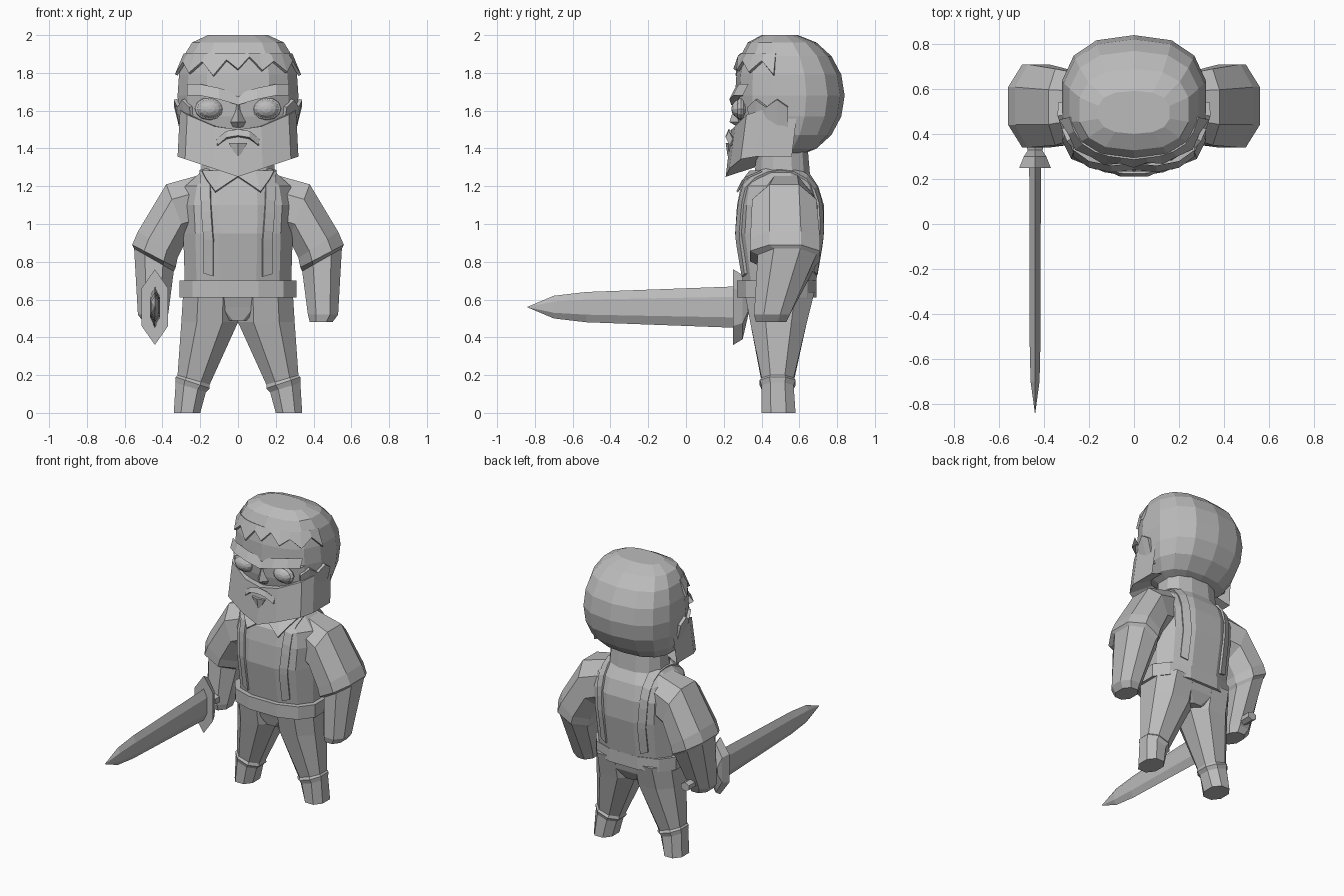
import bpy, bmesh, random
from math import sin, cos, pi, radians
from mathutils import Vector
from mathutils.bvhtree import BVHTree

cube = bpy.data.objects.get("Cube")
if cube:
    bpy.data.objects.remove(cube, do_unlink=True)

random.seed(4)
grey = bpy.data.materials.new("plain_grey")
grey.use_nodes = True
grey.diffuse_color = (.5, .5, .5, 1)
shader = grey.node_tree.nodes["Principled BSDF"]
shader.inputs["Base Color"].default_value = grey.diffuse_color


def finish(name, bm, mirror=False, thick=None):
    """Turn a bmesh into a flat-shaded object with optional mirror and thickness."""
    bmesh.ops.recalc_face_normals(bm, faces=bm.faces)
    mesh = bpy.data.meshes.new(name)
    bm.to_mesh(mesh)
    bm.free()
    mesh.materials.append(grey)
    obj = bpy.data.objects.new(name, mesh)
    bpy.context.collection.objects.link(obj)
    if thick:
        solid = obj.modifiers.new("Solidify", 'SOLIDIFY')
        solid.thickness, solid.offset = thick, 0
    if mirror:
        obj.modifiers.new("Mirror", 'MIRROR').use_clip = True
    return obj


def skin(name, rows, closed=False, **options):
    """Skin rows of points; closed rows become capped tubes."""
    bm = bmesh.new()
    verts = [[bm.verts.new(point) for point in row] for row in rows]
    for low, high in zip(verts, verts[1:]):
        edges = list(zip(low, low[1:], high, high[1:]))
        if closed:
            edges.append((low[-1], low[0], high[-1], high[0]))
        for a, b, c, d in edges:
            bm.faces.new((a, b, d, c))
    if closed:
        bm.faces.new(verts[0])
        bm.faces.new(verts[-1])
    return finish(name, bm, **options)


def unit_ring(sides, power, turn):
    """Rounded-box section that fills the square from -1 to 1."""
    def soft(value):
        return abs(value) ** power * (1 if value > 0 else -1)

    angles = [2 * pi * (i + turn) / sides for i in range(sides)]
    points = [(soft(cos(a)), soft(sin(a))) for a in angles]
    wide, deep = (max(axis) for axis in zip(*points))
    return [(u / wide, v / deep) for u, v in points]


def limb(name, sections, sides=8, power=.9, **options):
    """Loft sections given as outer x, z, inner x, z, front y, back y."""
    ring = unit_ring(sides, power, .5)
    rows = []
    for outer_x, outer_z, inner_x, inner_z, front, back in sections:
        outer, inner = Vector((outer_x, 0, outer_z)), Vector((inner_x, 0, inner_z))
        rows.append([(outer + inner + u * (outer - inner)
                      + Vector((0, front + back + v * (back - front), 0))) / 2
                     for u, v in ring])
    return skin(name, rows, closed=True, **options)


def trunk(name, levels, sides=12, power=.8):
    """Loft centred sections given as z, half width, front y, back y."""
    return limb(name, [(wide, z, -wide, z, front, back)
                       for z, wide, front, back in levels], sides, power)


def surface(obj):
    mesh = obj.data
    return BVHTree.FromPolygons([vert.co for vert in mesh.vertices],
                                [face.vertices for face in mesh.polygons])


def conform(tree, centre, direction, lift):
    """Point on a surface, seen from outside toward the centre."""
    centre, direction = Vector(centre), Vector(direction)
    hit = tree.ray_cast(centre + direction * 2, -direction)[0]
    return (hit or centre) + direction * lift


def offset_rows(path, *offsets):
    """Repeat a path once for each (y, z) offset."""
    return [[(x, y + dy, z + dz) for x, y, z in path] for dy, dz in offsets]


# Torso, hips, belt and neck
torso = trunk("torso", [(.64, .28, .31, .68), (.95, .29, .26, .73), (1.1, .3, .27, .73),
                        (1.2, .28, .29, .7), (1.29, .18, .37, .64)])
trunk("hips", [(.49, .08, .36, .62), (.56, .24, .34, .66), (.65, .28, .31, .68)])
trunk("belt", [(.61, .31, .27, .69), (.7, .31, .27, .69)])
trunk("neck", [(1.22, .2, .36, .66), (1.45, .18, .38, .64)])

# Braces wrapped over the shoulders
torso_tree = surface(torso)
for side, label in ((1, "left"), (-1, "right")):
    rows = []
    for step in range(-4, 21):
        angle = pi * step / 16
        spread = .02 * max(0, sin(angle))
        rows.append([conform(torso_tree, (side * (x + spread), .5, .92),
                             (0, -cos(angle), sin(angle)), .006) for x in (.13, .18)])
    skin(label + "_brace", rows, thick=.016)

# Collar points
skin("collar", [[(0, .33, 1.25), (.09, .34, 1.28), (.19, .4, 1.28)],
                [(.03, .3, 1.23), (.12, .27, 1.17), (.17, .31, 1.24)]],
     mirror=True, thick=.01)

# Arms with rolled sleeve cuffs
limb("arms", [(.2, 1.26, .18, .95, .4, .66), (.38, 1.21, .27, .92, .35, .69),
              (.53, .96, .32, .82, .34, .71), (.56, .89, .33, .77, .34, .71),
              (.55, .87, .34, .75, .38, .69), (.53, .52, .37, .52, .36, .55),
              (.5, .48, .38, .48, .37, .53)], mirror=True)

# Legs with boot cuffs
limb("legs", [(.29, .64, 0, .64, .31, .68), (.3, .48, 0, .48, .34, .64),
              (.32, .2, .15, .15, .4, .57), (.33, .19, .15, .13, .39, .58),
              (.33, .16, .17, .11, .4, .57), (.34, 0, .2, 0, .4, .58)], mirror=True)

# Head: flat at the face, round at the back
levels = []
for step in range(-4, 5):
    angle = radians(20 * step)
    full = cos(angle) ** .4
    levels.append((1.68 + .32 * sin(angle) / sin(radians(80)), .32 * full,
                   .54 - .28 * full, .54 + .3 * cos(angle)))
head_tree = surface(trunk("head", levels, sides=14))


def around(angle, z, lift):
    return conform(head_tree, (0, .54, z), (sin(angle), -cos(angle), 0), lift)


# Jagged fringe and side locks
angles = [pi * i / 14 for i in range(-6, 7)]
skin("hair_fringe", [
    [around(a, 1.9, 0) for a in angles],
    [around(a, 1.8 + .07 * (i % 2) + random.uniform(-.02, .02), .015)
     for i, a in enumerate(angles)]], thick=.016)
for side, label in ((1, "left"), (-1, "right")):
    angles = [side * pi * i / 18 for i in range(5, 10)]
    skin(label + "_sideburn", [
        [around(a, 1.62 + .04 * (i % 2), .012) for i, a in enumerate(angles)],
        [around(a, 1.45, .012) for a in angles]], thick=.02)

# Beard: upper edge, jaw edge, then underside back to the neck
plan = [(0, .21), (.13, .23), (.28, .29), (.32, .37), (.32, .56)]
upper = [(x * .96, y + .03, 1.5 + x * x) for x, y in plan]
jaw = [(x, y, 1.25 + x / 3) for x, y in plan]
under = [(x * .6, .26 + y / 2, z + .05) for x, y, z in jaw]
inset = [(x * .85, y + .06, z) for x, y, z in upper]
skin("beard", [inset, upper, jaw, under], mirror=True)

# Moustache, lip tuft, nose and angry brows
lip = [(0, .23, 1.5), (.06, .23, 1.49), (.11, .25, 1.45)]
skin("moustache", offset_rows(lip, (0, 0), (-.015, -.03), (.03, -.04)),
     mirror=True, thick=.01)
trunk("lip_tuft", [(1.36, .01, .22, .26), (1.43, .05, .21, .27)], sides=6)
skin("nose", [[(0, front, z), (wide, .29, z)] for front, wide, z in
              ((.26, .02, 1.68), (.25, .03, 1.6), (.23, .05, 1.54), (.28, .03, 1.51))],
     mirror=True)
brow = [(0, .24, 1.63), (.1, .23, 1.66), (.2, .25, 1.68), (.27, .3, 1.68)]
skin("brows", offset_rows(brow, (.03, .06), (0, 0), (.06, 0)), mirror=True)

# Eyes: a broad flat lid with the eyeball in front
bm = bmesh.new()
for wide, deep in ((.08, .03), (.07, .05)):
    ball = bmesh.ops.create_uvsphere(bm, u_segments=12, v_segments=8, radius=1)
    for vert in ball["verts"]:
        x, height, depth = vert.co
        vert.co = (.15 + x * wide, .29 + depth * deep, 1.61 + height * wide * .75)
finish("eyes", bm, mirror=True)


def along_y(name, sections):
    """Loft pointed sections of the sword: y, half width, half height."""
    ring = unit_ring(6, 1, 0)
    skin(name, [[(wide * v - .44, y, .56 + high * u) for u, v in ring]
                for y, wide, high in sections], closed=True)


# Sword
along_y("sword_blade", [(.28, .026, .11), (-.53, .024, .08), (-.7, .02, .06),
                        (-.84, .001, .001)])
along_y("sword_guard", [(.25, .07, .2), (.3, .05, .17), (.33, .03, .04)])
along_y("sword_grip", [(.31, .03, .03), (.36, .04, .04), (.4, .03, .03), (.64, .03, .03)])
